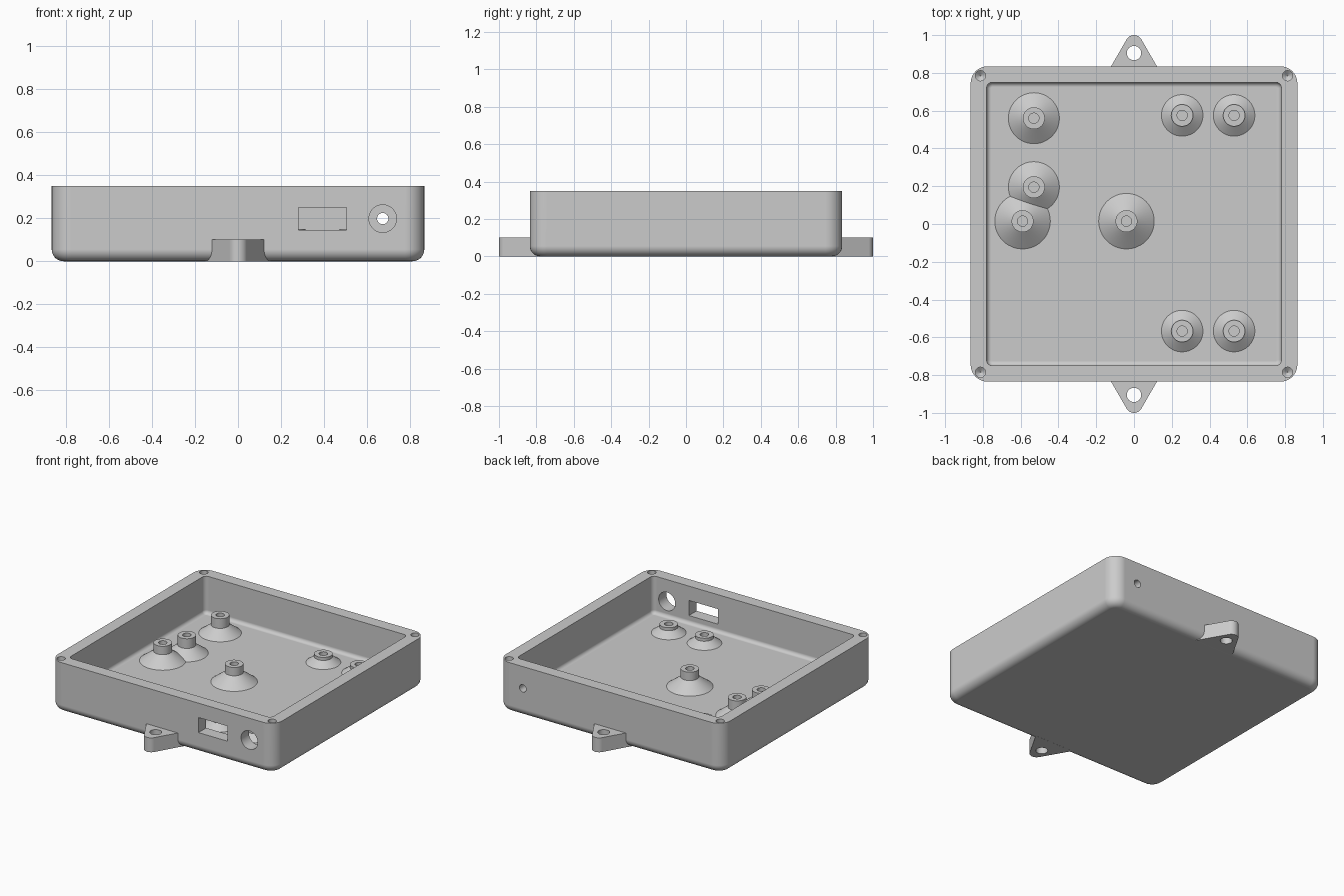
import bpy, bmesh, math
from mathutils import Vector, Matrix

cube = bpy.data.objects.get("Cube")
if cube:
    bpy.data.objects.remove(cube, do_unlink=True)

grey = bpy.data.materials.new("matte grey")
grey.use_nodes = True
grey.diffuse_color = (0.6, 0.6, 0.6, 1)
grey.node_tree.nodes["Principled BSDF"].inputs["Base Color"].default_value = grey.diffuse_color

HX, HY, TOP, FLOOR = 0.865, 0.835, 0.35, 0.09
WALL = 0.085


def loft(name, rings, matrix=Matrix()):
    """Closed solid skinned through equal-length rings, capped at both ends."""
    bm = bmesh.new()
    loops = [[bm.verts.new(p) for p in ring] for ring in rings]
    n = len(loops[0])
    for a, b in zip(loops, loops[1:]):
        for i in range(n):
            j = (i + 1) % n
            bm.faces.new((a[i], a[j], b[j], b[i]))
    bm.faces.new(loops[0])
    bm.faces.new(loops[-1])
    bmesh.ops.recalc_face_normals(bm, faces=bm.faces)
    mesh = bpy.data.meshes.new(name)
    bm.to_mesh(mesh)
    bm.free()
    mesh.materials.append(grey)
    obj = bpy.data.objects.new(name, mesh)
    obj.matrix_world = matrix
    bpy.context.collection.objects.link(obj)
    return obj


def circle(r, z, n=48):
    return [Vector((r * math.cos(2 * math.pi * i / n), r * math.sin(2 * math.pi * i / n), z))
            for i in range(n)]


def lathe(name, profile, matrix):
    return loft(name, [circle(r, z) for r, z in profile], matrix)


def rounded_rect(hx, hy, r, z, steps=8):
    pts = []
    for k, (sx, sy) in enumerate(((1, 1), (-1, 1), (-1, -1), (1, -1))):
        for i in range(steps + 1):
            a = math.pi / 2 * (k + i / steps)
            pts.append(Vector((sx * (hx - r) + r * math.cos(a),
                               sy * (hy - r) + r * math.sin(a), z)))
    return pts


def fillet_rings(hx, hy, corner, r, z0, steps=8):
    """Rings rising from a flat bottom at z0 out to the full rectangle."""
    rings = []
    for i in range(steps + 1):
        a = math.pi / 2 * i / steps
        d = r * (1 - math.sin(a))
        rings.append(rounded_rect(hx - d, hy - d, corner - d, z0 + r * (1 - math.cos(a))))
    return rings


def cut(obj, cutter):
    mod = obj.modifiers.new("cut", 'BOOLEAN')
    mod.operation, mod.solver, mod.object = 'DIFFERENCE', 'EXACT', cutter
    bpy.context.view_layer.objects.active = obj
    bpy.ops.object.modifier_apply(modifier=mod.name)
    bpy.data.objects.remove(cutter, do_unlink=True)


def finish(obj):
    bpy.ops.object.select_all(action='DESELECT')
    obj.select_set(True)
    bpy.context.view_layer.objects.active = obj
    bpy.ops.object.shade_smooth_by_angle(angle=math.radians(30))
    mod = obj.modifiers.new("flat faces stay flat", 'WEIGHTED_NORMAL')
    mod.keep_sharp = True


# Tray: rounded outside, rim, then the hollow down to the floor
outer = fillet_rings(HX, HY, 0.09, 0.055, 0) + [rounded_rect(HX, HY, 0.09, TOP)]
ix, iy = HX - WALL, HY - WALL
inner = [rounded_rect(ix, iy, 0.03, TOP)] + fillet_rings(ix, iy, 0.03, 0.025, FLOOR)[::-1]
tray = loft("tray", outer + inner)

# Front and back wall openings
along_y = Matrix.Rotation(math.radians(90), 4, 'X')
for y, r in ((-HY, 0.064), (HY, 0.026)):
    at = Matrix.Translation((0.672, y, 0.198)) @ along_y
    cut(tray, lathe("round_cutter", [(r, -0.15), (r, 0.15)], at))
slot = [[Vector((x, y, z)) for x, z in ((0.28, 0.145), (0.503, 0.145), (0.503, 0.25), (0.28, 0.25))]
        for y in (-HY - 0.1, -HY + 0.15)]
cut(tray, loft("slot_cutter", slot))

# Drilled screw holes in the rim corners
for sx in (-1, 1):
    for sy in (-1, 1):
        at = Matrix.Translation((sx * 0.813, sy * 0.785, TOP))
        cut(tray, lathe("screw_cutter", [(0.002, -0.16), (0.027, -0.14), (0.027, 0.05)], at))
finish(tray)

# Triangular mounting tabs with a rounded tip
R, CY, ROOT = 0.045, 0.955, 0.785
half = R * math.cos(math.pi / 6) + (CY + R / 2 - ROOT) / math.sqrt(3)
arc = [(R * math.cos(a), CY + R * math.sin(a))
       for a in (math.radians(30 + 10 * i) for i in range(13))]
outline = [(half, ROOT)] + arc + [(-half, ROOT)]
for name, s in (("back_tab", 1), ("front_tab", -1)):
    tab = loft(name, [[Vector((s * x, s * y, z)) for x, y in outline] for z in (0, 0.1)])
    at = Matrix.Translation((0, s * 0.905, 0))
    cut(tab, lathe("tab_cutter", [(0.038, -0.05), (0.038, 0.15)], at))
    finish(tab)

# Standoffs: conical foot, straight post and blind hole
POST, HOLE = 0.058, 0.027
tall = [(-0.53, 0.56, 0.135), (-0.53, 0.195, 0.135), (-0.59, 0.015, 0.147), (-0.04, 0.015, 0.147)]
short = [(x, y, 0.11) for x in (0.255, 0.53) for y in (0.575, -0.567)]
for kind, spots, height in (("tall", tall, 0.215), ("short", short, 0.15)):
    for i, (x, y, foot) in enumerate(spots):
        shoulder = FLOOR + 0.75 * (foot - POST)
        profile = [(foot, FLOOR - 0.01), (foot, FLOOR), (POST, shoulder), (POST, height),
                   (HOLE, height), (HOLE, FLOOR + 0.005)]
        finish(lathe(f"{kind}_standoff_{i + 1}", profile, Matrix.Translation((x, y, 0))))
